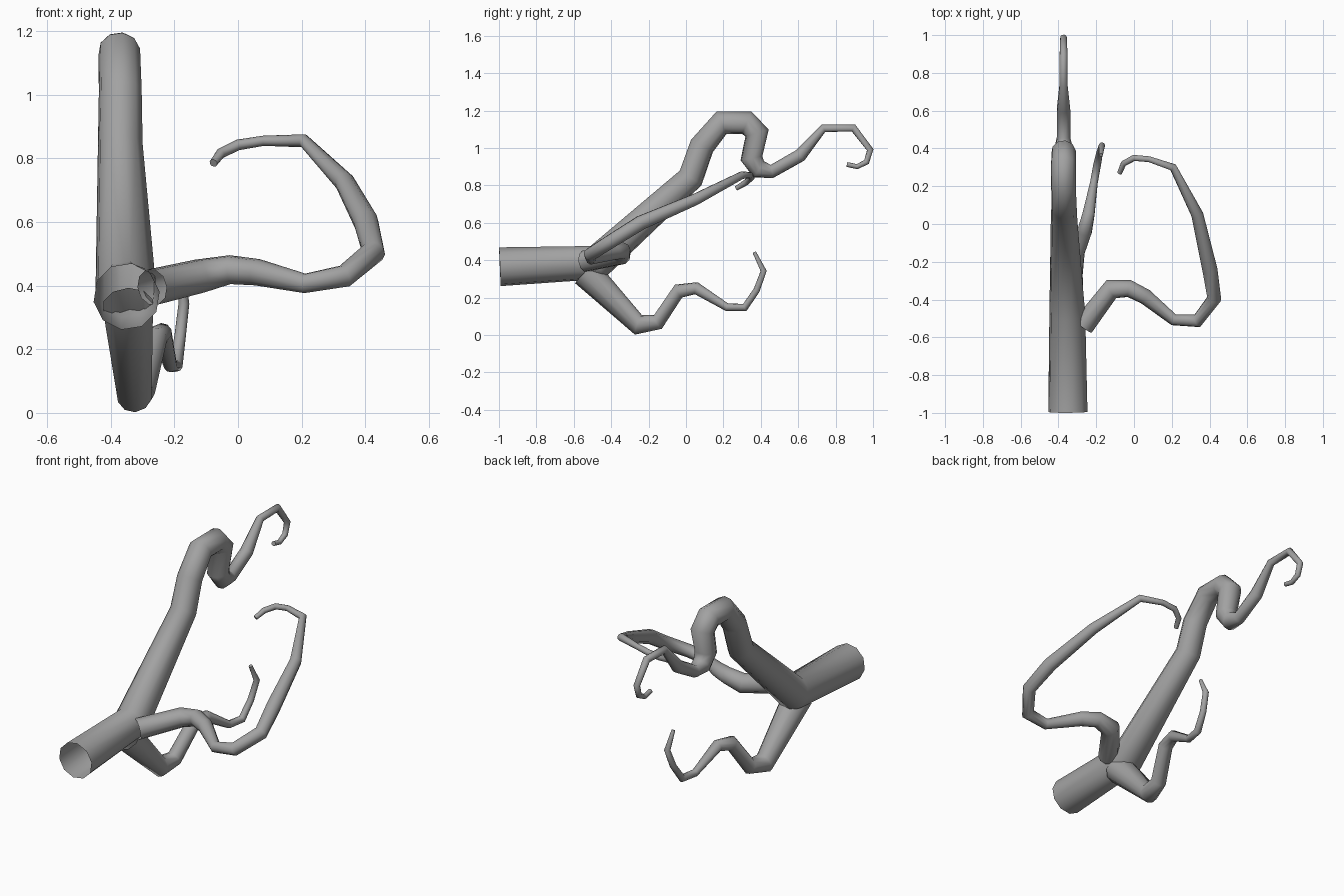
import bpy
import bmesh
import math
from mathutils import Vector

if "Cube" in bpy.data.objects:
    bpy.data.objects.remove(bpy.data.objects["Cube"])

SIDES = 10

grey = bpy.data.materials.new("warm_grey")
grey.use_nodes = True
color = (0.36, 0.36, 0.36, 1)
grey.diffuse_color = color
grey.node_tree.nodes["Principled BSDF"].inputs["Base Color"].default_value = color


def tube(name, path):
    """Tapered tube through (x, y, z, radius) points, open at the root, closed at the tip."""
    points = [Vector(p[:3]) for p in path]
    steps = [(b - a).normalized() for a, b in zip(points, points[1:])]
    tangents = [steps[0]]
    tangents += [(a + b).normalized() for a, b in zip(steps, steps[1:])]
    tangents.append(steps[-1])

    bm = bmesh.new()
    rings = []
    side = tangents[0].orthogonal().normalized()
    for i, (point, tangent) in enumerate(zip(points, tangents)):
        # Carry the frame along the path so the tube does not twist
        if i:
            side = tangents[i - 1].rotation_difference(tangent) @ side
        up = tangent.cross(side)
        ring = []
        for k in range(SIDES):
            a = math.tau * k / SIDES
            ring.append(bm.verts.new(point + path[i][3] * (side * math.cos(a) + up * math.sin(a))))
        rings.append(ring)
    for low, high in zip(rings, rings[1:]):
        for k in range(SIDES):
            n = (k + 1) % SIDES
            bm.faces.new((low[k], low[n], high[n], high[k]))
    bm.faces.new(rings[-1])
    for face in bm.faces:
        face.smooth = len(face.verts) == 4

    mesh = bpy.data.meshes.new(name)
    bm.to_mesh(mesh)
    bm.free()
    mesh.materials.append(grey)
    obj = bpy.data.objects.new(name, mesh)
    bpy.context.collection.objects.link(obj)
    return obj


# Main stem: straight root, rising arm, hooked crest and curled tip
tube("main_stem", [
    (-.35, -.995, .365, .105), (-.353, -.475, .388, .096),
    (-.37, .025, .84, .071), (-.37, .085, 1.01, .068),
    (-.373, .19, 1.135, .066), (-.373, .325, 1.135, .066),
    (-.373, .38, 1.08, .082 * .8), (-.373, .35, .945, .06),
    (-.373, .39, .885, .052), (-.373, .46, .875, .036),
    (-.373, .61, .96, .036), (-.373, .735, 1.105, .022),
    (-.373, .895, 1.107, .021), (-.373, .985, .99, .018),
    (-.373, .965, .925, .016), (-.373, .915, .9, .014),
    (-.373, .86, .912, .013),
])

# Side branch: sweeps out to the left and curls back over
tube("side_branch", [
    (-.27, -.54, .395, .058), (-.12, -.345, .43, .054),
    (-.025, -.342, .45, .046), (.06, -.385, .442, .042),
    (.21, -.507, .407, .031), (.335, -.513, .43, .036),
    (.425, -.395, .505, .038), (.402, -.242, .6, .04),
    (.335, .05, .725, .032), (.207, .3, .855, .021),
    (.08, .343, .855, .016), (0, .35, .842, .017),
    (-.055, .32, .815, .016), (-.077, .27, .785, .013),
])

# Lower branch: dips to the ground, then waves upward at the back
tube("lower_branch", [
    (-.345, -.535, .335, .082), (-.325, -.255, .055, .056),
    (-.303, -.15, .07, .043), (-.262, -.04, .235, .04),
    (-.24, .055, .25, .033), (-.212, .22, .148, .021),
    (-.195, .315, .148, .021), (-.182, .378, .24, .018),
    (-.17, .415, .343, .017), (-.175, .365, .443, .01),
])
